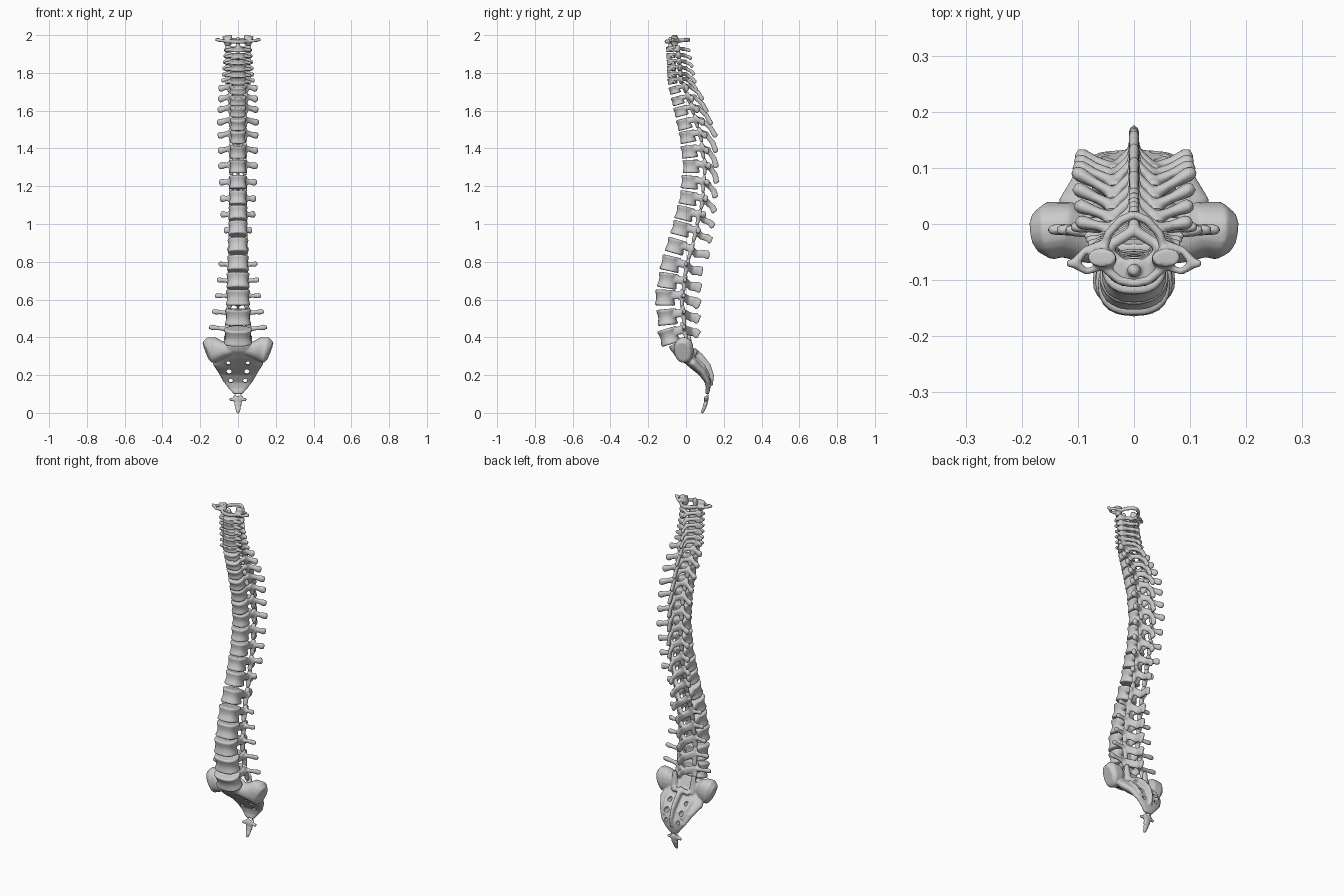
import bpy, bmesh
from math import sin, cos, pi
from mathutils import Vector as V

# Spine tables, row index: 2 = second neck vertebra, 8 = first chest, 20 = first lumbar
# index: body z, y, half width, half depth, half height
BODY = [(2, 1.925, -.083, .037, .024, .014), (7, 1.757, -.072, .045, .027, .016),
        (8, 1.71, -.06, .047, .031, .020), (10, 1.597, -.027, .044, .038, .026),
        (12, 1.462, .008, .043, .044, .032), (14, 1.305, .027, .046, .046, .035),
        (16, 1.137, .012, .049, .049, .036), (18, .975, -.027, .053, .051, .037),
        (20, .79, -.082, .059, .053, .040), (22, .61, -.110, .066, .055, .042),
        (24, .405, -.09, .075, .054, .043)]
# index: joint x, canal gap, side tip x, y, z offset, spine tip y, z, spine half height
PROC = [(2, .052, .016, .072, -.06, -.008, .022, 1.915, .010),
        (7, .050, .020, .088, -.02, .0, .06, 1.705, .011),
        (8, .042, .024, .102, .005, .005, .09, 1.655, .013),
        (11, .035, .026, .108, .095, .005, .160, 1.46, .015),
        (14, .035, .026, .103, .125, .0, .163, 1.215, .017),
        (17, .035, .026, .090, .100, -.005, .147, .985, .019),
        (19, .036, .030, .055, .04, -.01, .125, .835, .024),
        (20, .040, .034, .103, .0, .0, .088, .745, .028),
        (22, .044, .034, .122, -.01, .01, .073, .57, .030),
        (24, .055, .034, .153, -.01, .05, .068, .410, .025)]


def sample(table, i):
    i = min(max(i, 2), 24)
    for r, s in zip(table, table[1:]):
        if i <= s[0]:
            f = (i - r[0]) / (s[0] - r[0])
            return [p + (q - p) * f for p, q in zip(r[1:], s[1:])]


def tube(bm, pts, n=20, power=1.0, mirror=False):
    """Loft elliptical sections (x, y, z, half a, half b) along a path."""
    for sx in ((1, -1) if mirror else (1,)):
        cs = [V((p[0] * sx, p[1], p[2])) for p in pts]
        rings = []
        for k, c in enumerate(cs):
            t = (cs[min(k + 1, len(cs) - 1)] - cs[max(k - 1, 0)]).normalized()
            side = V((1, 0, 0)) if abs(t.x) < .05 else t.cross(V((0, 0, 1))).normalized()
            up = side.cross(t).normalized()
            ring = []
            for j in range(n):
                u, w = cos(2 * pi * j / n), sin(2 * pi * j / n)
                u = abs(u) ** power * (1 if u > 0 else -1)
                w = abs(w) ** power * (1 if w > 0 else -1)
                ring.append(bm.verts.new(c + side * u * pts[k][3] + up * w * pts[k][4]))
            rings.append(ring)
        faces = [bm.faces.new(rings[0]), bm.faces.new(rings[-1][::-1])]
        for r, s in zip(rings, rings[1:]):
            for j in range(n):
                faces.append(bm.faces.new((r[j], s[j], s[(j + 1) % n], r[(j + 1) % n])))
        bmesh.ops.recalc_face_normals(bm, faces=faces)


def finish(name, bm, voxel, cutter=None):
    """Fuse the overlapping lofts into one smooth bone."""
    me = bpy.data.meshes.new(name)
    bm.to_mesh(me)
    bm.free()
    ob = bpy.data.objects.new(name, me)
    bpy.context.collection.objects.link(ob)
    if voxel:
        m = ob.modifiers.new("fuse", 'REMESH')
        m.mode, m.voxel_size, m.use_smooth_shade = 'VOXEL', voxel, True
        m = ob.modifiers.new("soften", 'SMOOTH')
        m.factor, m.iterations = .5, 2
    if cutter:
        m = ob.modifiers.new("holes", 'BOOLEAN')
        m.object, m.operation, m.solver = cutter, 'DIFFERENCE', 'EXACT'
    return ob


def vertebra(i):
    z, y, w, d, h = sample(BODY, i)
    jx, gap, tx, ty, tz, sy, sz, sb = sample(PROC, i)
    a, b = sample(BODY, i - 1), sample(BODY, i + 1)
    axis = V((0, a[1] - b[1], a[0] - b[0]))
    pitch = axis.length / (2 if 2 < i < 24 else 1)
    axis.normalize()
    if i == 24:
        axis = V((0, -.3, 1)).normalized()
    back = V((0, axis.z, -axis.y))
    c = V((0, y, z))
    neck, lumbar = i < 8, i >= 20
    bm = bmesh.new()
    # body with flared rims and a waist
    tube(bm, [(*(c + axis * h * f), w * s, d * s) for f, s in
              ((-1, .93), (-.85, 1), (-.4, .9), (0, .86), (.4, .9), (.85, 1), (1, .93))],
         n=28, power=.85)
    # pedicles, articular columns and laminae
    J = c + back * (d + gap) + axis * h * .3 + V((jx, 0, 0))
    S = c + back * (d + gap + (.034 if neck else .036)) - axis * h * .3
    P = c + back * d * .55 + axis * h * .35 + V((w * .6, 0, 0))
    r = .009 if neck else .011
    tube(bm, [(*P, r, h * .55), (*J, r, h * .5)], mirror=True)
    col = [(J + axis * pitch * f, s) for f, s in ((-.62, .6), (-.45, .95), (0, 1), (.35, .95), (.48, .6))]
    ca, cb = (.018, .013) if neck else (.015, .011)
    tube(bm, [(*(p - V((0, 0, .2 * h))), ca * s, cb * s) for p, s in col], mirror=True)
    lo = S + V((-.004, 0, 0))
    tube(bm, [(*J, .010, h * .55), (*lo, .010, max(h * .55, .012))], mirror=True)
    # spinous process
    T = V((0, sy, sz))
    M = S.lerp(T, .5) + V((0, .004, .006 if not neck else .002))
    E = S.lerp(T, .92)
    s0 = S - back * .006
    tube(bm, [(*s0, .013, sb * .8), (*M, .008, sb * .95), (*E, .010, sb), (*T, .008, sb * .65)])
    # transverse processes
    if i != 19:
        tip = V((tx, ty, z + tz))
        e = J.lerp(tip, .85)
        m = J.lerp(tip, .45)
        q = .010 if neck else .013 if lumbar else .017
        tube(bm, [(*J, .011, q), (*m, .009, q * .85), (*e, q * .8, q * 1.15), (*tip, q * .55, q * .75)], mirror=True)
        if neck:
            tube(bm, [(w * .6, y, z, .009, .009), (.07, y + .012, z - .006, .008, .009)], mirror=True)
    else:
        tube(bm, [(*J, .012, .02), (J.x + .018, J.y + .01, J.z - .01, .009, .012)], mirror=True)
    # upright peg of the second neck vertebra
    if i == 2:
        tube(bm, [(0, -.082, 1.92, .015, .013), (0, -.082, 1.955, .011, .011),
                  (0, -.083, 1.977, .013, .012), (0, -.083, 1.99, .007, .007)])
    region = "neck" if neck else "lumbar" if lumbar else "chest"
    number = i if neck else i - 19 if lumbar else i - 7
    finish(f"{region}_vertebra_{number}", bm, .0045 if neck else .0055)


for i in range(2, 25):
    vertebra(i)

# top ring vertebra
bm = bmesh.new()
arc = [(0, -.106), (.025, -.101), (.047, -.083), (.055, -.05), (.046, -.018), (.024, .006), (0, .017)]
tube(bm, [(x, y, 1.97 + .08 * (y + .05), .008, .011) for x, y in arc], mirror=True)
tube(bm, [(.052, -.062, 1.945, .014, .02), (.054, -.06, 1.97, .018, .024), (.058, -.06, 1.998, .016, .026)], mirror=True)
for ty in (-.085, -.045):
    tube(bm, [(.055, ty + .01, 1.968, .007, .010), (.085, ty, 1.97, .006, .008),
              (.106, -.07, 1.975, .009, .010), (.12, -.07, 1.978, .006, .008)], mirror=True)
finish("neck_vertebra_1", bm, .0042)

# sacrum hole cutters
bm = bmesh.new()
for x, y, z, r in ((.052, .03, .265, .011), (.047, .08, .22, .014), (.038, .11, .172, .011)):
    tube(bm, [(x, y - .12, z - .01, r, r), (x, y + .12, z + .01, r, r)], mirror=True)
cutter = finish("sacrum_hole_cutter", bm, None)
cutter.hide_render = True
cutter.hide_viewport = True

# sacrum: curved wedge, wings, articular horns and rear crest
bm = bmesh.new()
tube(bm, [(0, -.05, .372, .068, .046), (0, -.04, .352, .074, .046), (0, -.008, .31, .11, .036),
          (0, .04, .262, .135, .030), (0, .09, .215, .105, .025), (0, .116, .165, .078, .017),
          (0, .117, .13, .05, .012), (0, .111, .10, .024, .010)], n=32, power=.8)
tube(bm, [(.03, -.03, .335, .045, .03), (.08, -.025, .333, .045, .045), (.12, -.01, .335, .05, .066),
          (.15, -.012, .332, .052, .07), (.168, -.015, .325, .038, .052)], power=.9, mirror=True)
tube(bm, [(.058, .03, .31, .018, .014), (.06, .018, .37, .017, .013), (.062, .015, .412, .012, .009)], mirror=True)
tube(bm, [(0, .035, .335, .012, .016), (0, .075, .295, .014, .02), (0, .115, .245, .012, .02),
          (0, .137, .195, .010, .012), (0, .133, .145, .008, .010)])
tube(bm, [(.05, .04, .315, .02, .012), (.02, .05, .325, .012, .014), (0, .055, .32, .012, .014)], mirror=True)
tube(bm, [(.075, .05, .285, .012, .014), (.07, .09, .245, .012, .014), (.055, .12, .195, .010, .010)], mirror=True)
finish("sacrum", bm, .0055, cutter)

# tailbone: shrinking segments with small side horns
bm = bmesh.new()
tube(bm, [(0, .108, .088, .026, .011), (0, .107, .074, .030, .013), (0, .105, .054, .018, .010),
          (0, .103, .046, .021, .011), (0, .098, .030, .014, .009), (0, .095, .024, .016, .009),
          (0, .088, .008, .010, .008), (0, .084, -.002, .006, .006)])
tube(bm, [(0, .107, .074, .009, .010), (.044, .105, .070, .007, .008)], mirror=True)
tube(bm, [(.014, .11, .08, .006, .006), (.0141, .116, .098, .005, .005)], mirror=True)
finish("tailbone", bm, .004)
